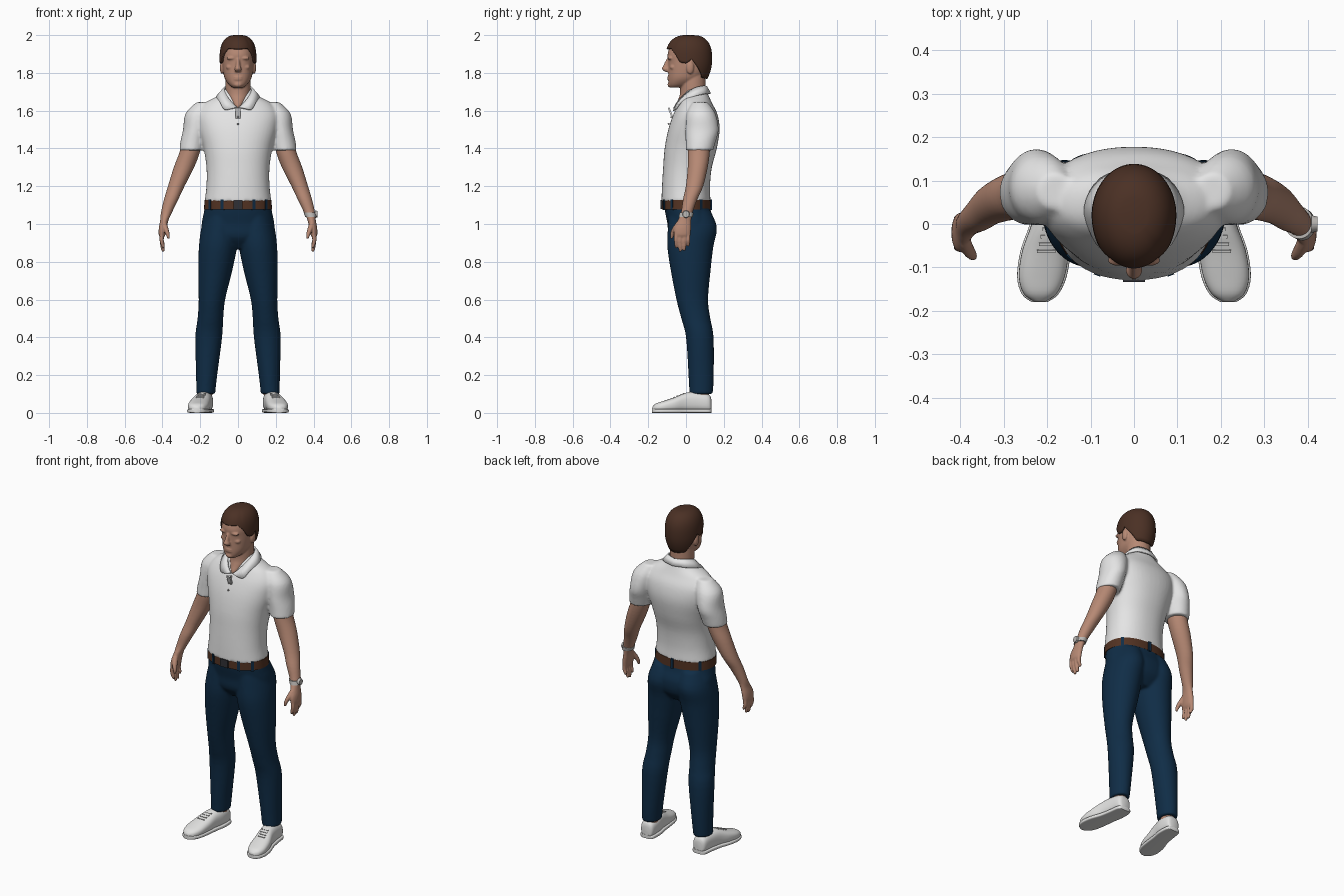
import bpy
import bmesh
import math
from mathutils import Matrix, Vector

if "Cube" in bpy.data.objects:
    bpy.data.objects.remove(bpy.data.objects["Cube"])


def material(name, r, g, b):
    m = bpy.data.materials.new(name)
    m.use_nodes = True
    m.diffuse_color = (r, g, b, 1)
    m.node_tree.nodes["Principled BSDF"].inputs["Base Color"].default_value = (r, g, b, 1)
    return m


SHIRT = material("white cotton", .78, .78, .78)
SKIN = material("skin", .47, .25, .175)
NAVY = material("navy cloth", .005, .026, .062)
HAIR = material("brown hair", .07, .03, .018)
LEATHER = material("belt leather", .085, .032, .016)
DARK = material("dark buckle", .03, .03, .035)
STEEL = material("watch steel", .5, .48, .46)
SHOE = material("white shoe", .76, .76, .75)


def spline(rings, steps):
    """Catmull-Rom interpolation through the given tuples."""
    out = []
    for i in range(len(rings) - 1):
        a, b = rings[max(i - 1, 0)], rings[i]
        c, d = rings[i + 1], rings[min(i + 2, len(rings) - 1)]
        for s in range(steps):
            t = s / steps
            out.append([q + .5 * t * (r - p + t * (2*p - 5*q + 4*r - w + t * (3*(q - r) + w - p)))
                        for p, q, r, w in zip(a, b, c, d)])
    return out + [list(rings[-1])]


def loft(bm, rings, side=1, power=2, along="z", steps=4, n=32):
    """Capped skin over (x, y, z, radius, radius) superellipse rings."""
    rows = []
    for x, y, z, r1, r2 in spline(rings, steps):
        row = []
        for k in range(n):
            a = math.tau * k / n
            c, s = math.cos(a), math.sin(a)
            u = math.copysign(abs(c) ** (2 / power), c) * r1
            v = math.copysign(abs(s) ** (2 / power), s) * r2
            co = (x + u, y + v, z) if along == "z" else (x + u, y, z + v)
            row.append(bm.verts.new((co[0] * side, co[1], co[2])))
        rows.append(row)
    for lo, hi in zip(rows, rows[1:]):
        for k in range(n):
            bm.faces.new((lo[k], lo[k - 1], hi[k - 1], hi[k]))
    bm.faces.new(rows[0])
    bm.faces.new(rows[-1])


def ball(bm, place, size):
    bmesh.ops.create_uvsphere(bm, u_segments=20, v_segments=12, radius=1,
                              matrix=Matrix.Translation(place) @ Matrix.Diagonal((*size, 1)))


def box(bm, place, size, turn=Matrix()):
    bmesh.ops.create_cube(bm, size=1, matrix=Matrix.Translation(place) @ turn
                          @ Matrix.Diagonal((*size, 1)))


def finish(bm, name, mat, voxel=0, relax=4, solid=0):
    """Make an object; with a voxel size its parts are fused and relaxed."""
    bmesh.ops.recalc_face_normals(bm, faces=bm.faces)
    mesh = bpy.data.meshes.new(name)
    bm.to_mesh(mesh)
    bm.free()
    mesh.materials.append(mat)
    ob = bpy.data.objects.new(name, mesh)
    bpy.context.scene.collection.objects.link(ob)
    bpy.context.view_layer.objects.active = ob
    bpy.ops.object.select_all(action="DESELECT")
    ob.select_set(True)
    bpy.ops.object.shade_smooth_by_angle(angle=math.radians(50))
    if solid:
        mod = ob.modifiers.new("thickness", "SOLIDIFY")
        mod.thickness, mod.offset = solid, 0
    if voxel:
        mod = ob.modifiers.new("fuse", "REMESH")
        mod.mode, mod.voxel_size, mod.use_smooth_shade = "VOXEL", voxel, True
        mod = ob.modifiers.new("relax", "SMOOTH")
        mod.factor, mod.iterations = .5, relax
    return ob


# Shirt: torso and both sleeves fused
bm = bmesh.new()
loft(bm, [(0, 0, 1.12, .177, .13), (0, 0, 1.2, .167, .127), (0, .008, 1.3, .167, .129),
          (0, .025, 1.4, .182, .138), (0, .042, 1.5, .208, .136), (0, .05, 1.58, .215, .117),
          (0, .05, 1.64, .175, .088), (0, .05, 1.68, .105, .07), (0, .05, 1.715, .07, .056)],
     power=2.2, n=48)
for side in (1, -1):
    loft(bm, [(.18, .075, 1.645, .04, .04), (.208, .08, 1.585, .07, .076), (.225, .085, 1.5, .066, .088),
              (.237, .078, 1.44, .067, .08), (.246, .071, 1.39, .065, .073)], side)
finish(bm, "polo_shirt", SHIRT, .008, 5)

# Collar: a mirrored strip folded around the neck
bm = bmesh.new()
inner = [(0, .108, 1.727), (.05, .092, 1.73), (.072, .045, 1.718), (.062, -.005, 1.685),
         (.036, -.042, 1.648), (.006, -.058, 1.618)]
outer = [(0, .128, 1.69), (.075, .104, 1.69), (.112, .04, 1.675), (.096, -.025, 1.645),
         (.072, -.056, 1.607), (.03, -.064, 1.612)]
for side in (1, -1):
    rows = [[bm.verts.new((p[0] * side, p[1], p[2])) for p in spline(edge, 4)] for edge in (inner, outer)]
    for i in range(len(rows[0]) - 1):
        bm.faces.new((rows[0][i], rows[0][i + 1], rows[1][i + 1], rows[1][i]))
bmesh.ops.remove_doubles(bm, verts=bm.verts, dist=.0001)
finish(bm, "collar", SHIRT, solid=.009)

# Button placket and buttons
lean = Matrix.Rotation(math.radians(21), 4, "X")
bm = bmesh.new()
box(bm, (0, -.073, 1.567), (.024, .009, .105), lean)
finish(bm, "placket", SHIRT)
bm = bmesh.new()
for i in range(3):
    ball(bm, (0, -.064 - .014 * i, 1.602 - .036 * i), (.005, .005, .005))
finish(bm, "shirt_buttons", STEEL)

# Trousers: hips and both legs fused
bm = bmesh.new()
loft(bm, [(0, .03, .87, .08, .07), (0, .028, .93, .185, .118), (0, .028, 1, .192, .126),
          (0, .012, 1.06, .181, .122), (0, .004, 1.11, .172, .12)], power=2.2, n=48)
for side in (1, -1):
    loft(bm, [(.171, .08, .1, .05, .062), (.166, .08, .2, .056, .067), (.155, .073, .4, .071, .073),
              (.146, .052, .5, .068, .077), (.138, .033, .6, .07, .084), (.121, .025, .75, .09, .105),
              (.106, .023, .88, .101, .122), (.096, .034, .98, .098, .13), (.085, .02, 1.07, .08, .11)],
         side)
finish(bm, "trousers", NAVY, .008, 4)

# Belt with cloth loops and buckle
bm = bmesh.new()
loft(bm, [(0, .002, 1.078, .18, .129), (0, .002, 1.128, .177, .128)], power=2.2, steps=1, n=48)
finish(bm, "belt", LEATHER)
bm = bmesh.new()
for degrees in (35, 62, 118, 145, 215, 270, 325):
    a = math.radians(degrees)
    box(bm, (.176 * math.cos(a), .002 - .128 * math.sin(a), 1.102), (.016, .016, .058),
        Matrix.Rotation(math.atan2(-math.sin(a) / .128, math.cos(a) / .178), 4, "Z"))
finish(bm, "belt_loops", NAVY)
bm = bmesh.new()
box(bm, (0, -.129, 1.103), (.05, .01, .046))
finish(bm, "buckle", DARK)

# Head: skull, neck, nose, brow, lips and ears fused
bm = bmesh.new()
loft(bm, [(0, -.05, 1.722, .026, .034), (0, -.032, 1.738, .048, .06), (0, -.008, 1.77, .07, .086),
          (0, .005, 1.81, .079, .099), (0, .01, 1.86, .083, .104), (0, .012, 1.9, .083, .109),
          (0, .015, 1.95, .075, .094), (0, .018, 1.98, .045, .06)], power=2.25, n=40)
loft(bm, [(0, .03, 1.59, .01, .06), (0, .03, 1.62, .03, .085), (0, .032, 1.66, .056, .073),
          (0, .037, 1.7, .066, .068), (0, .035, 1.8, .064, .068)])
loft(bm, [(0, -.09, 1.875, .009, .012), (0, -.103, 1.838, .012, .018),
          (0, -.108, 1.82, .019, .019), (0, -.1, 1.805, .014, .01)])
for side in (1, -1):
    ball(bm, (.034 * side, -.084, 1.878), (.028, .013, .009))
    ball(bm, (.04 * side, -.068, 1.83), (.024, .018, .015))
    ball(bm, (.085 * side, .022, 1.828), (.011, .02, .034))
for z in (1.777, 1.766):
    ball(bm, (0, -.088, z), (.026, .011, .006))
ball(bm, (0, -.08, 1.738), (.024, .018, .016))
finish(bm, "head", SKIN, .0045, 3)

# Hair: a dome whose lower rim follows the hairline
HAIRLINE = [(0, 1.925), (35, 1.928), (52, 1.9), (66, 1.855), (82, 1.85), (95, 1.872),
            (112, 1.83), (135, 1.775), (180, 1.768)]


def hairline(degrees):
    for (a, za), (b, zb) in zip(HAIRLINE, HAIRLINE[1:]):
        if degrees <= b:
            return za + (zb - za) * (degrees - a) / (b - a)
    return HAIRLINE[-1][1]


bm = bmesh.new()
rows, n, levels = [], 72, 18
for j in range(levels):
    t = math.sin(math.pi / 2 * j / levels)
    row = []
    for k in range(n):
        a = math.tau * k / n
        low = hairline(math.degrees(min(a, math.tau - a)))
        z = low + (1.994 - low) * t
        d = (z - 1.87) / .126
        f = (1 - d ** 2.7) ** (1 / 2.7) if d > 0 else 1 - .35 * d * d
        depth = .122 if math.cos(a) > 0 else .113
        part = 1 - .04 * math.exp(-((a - .75) / .12) ** 2) * t
        row.append(bm.verts.new((.092 * f * part * math.sin(a), .02 - depth * f * part * math.cos(a), z)))
    rows.append(row)
for lo, hi in zip(rows, rows[1:]):
    for k in range(n):
        bm.faces.new((lo[k - 1], lo[k], hi[k], hi[k - 1]))
tip = bm.verts.new((0, .02, 1.995))
for k in range(n):
    bm.faces.new((rows[-1][k - 1], rows[-1][k], tip))
finish(bm, "hair", HAIR, solid=.011)

for side, word in ((1, "left"), (-1, "right")):
    # Arm, palm, fingers and thumb fused
    bm = bmesh.new()
    loft(bm, [(.245, .07, 1.44, .052, .058), (.256, .068, 1.38, .054, .058), (.286, .062, 1.3, .054, .053),
              (.327, .045, 1.2, .044, .046), (.354, .022, 1.13, .038, .038), (.379, .004, 1.06, .029, .031),
              (.39, -.008, 1.02, .022, .036), (.398, -.018, .98, .021, .045),
              (.402, -.02, .945, .018, .044), (.402, -.02, .928, .011, .038)], side)
    for i, length in enumerate((.872, .852, .857, .882)):
        y = -.052 + .0215 * i
        loft(bm, [(.401, y, .955, .012, .011), (.404, y - .001, .915, .0115, .0105),
                  (.398, y, length + .015, .01, .009), (.395, y, length, .005, .005)], side, n=12)
    loft(bm, [(.392, -.035, 1.01, .014, .016), (.382, -.058, .975, .014, .017),
              (.372, -.072, .945, .011, .012), (.368, -.076, .922, .006, .006)], side, n=16)
    finish(bm, word + "_arm", SKIN, .0045, 3)

    # Ankle
    bm = bmesh.new()
    loft(bm, [(.173, .08, .06, .036, .042), (.171, .08, .16, .036, .042)], side)
    finish(bm, word + "_ankle", SKIN)

    # Shoe upper, sole and laces, lofted from heel to toe
    stations = [(.174, .134, .024, .07), (.175, .12, .04, .095), (.178, .06, .046, .108),
                (.189, 0, .047, .104), (.203, -.06, .054, .08), (.212, -.12, .053, .06),
                (.216, -.16, .038, .046), (.217, -.178, .014, .03)]
    bm = bmesh.new()
    loft(bm, [(x, y, h / 2 + .003, w, h / 2) for x, y, w, h in stations], side, 2.5, "y")
    finish(bm, word + "_shoe", SHOE)
    bm = bmesh.new()
    loft(bm, [(x, y * 1.01, .011, w + .004, .011) for x, y, w, h in stations], side, 5, "y")
    finish(bm, word + "_sole", SHOE)
    bm = bmesh.new()
    for i in range(4):
        box(bm, ((.19 + .004 * i) * side, -.012 - .017 * i, .102 - .0065 * i), (.042, .007, .006),
            Matrix.Rotation(math.radians(20), 4, "X"))
    finish(bm, word + "_laces", SHOE)

# Wristwatch on the left wrist
bm = bmesh.new()
loft(bm, [(.387, -.001, 1.038, .031, .037), (.38, .003, 1.06, .033, .037)], steps=1)
bmesh.ops.create_cone(bm, cap_ends=True, segments=24, radius1=.02, radius2=.017, depth=.014,
                      matrix=Matrix.Translation((.415, 0, 1.052)) @ Matrix.Rotation(math.pi / 2, 4, "Y"))
finish(bm, "wristwatch", STEEL)
